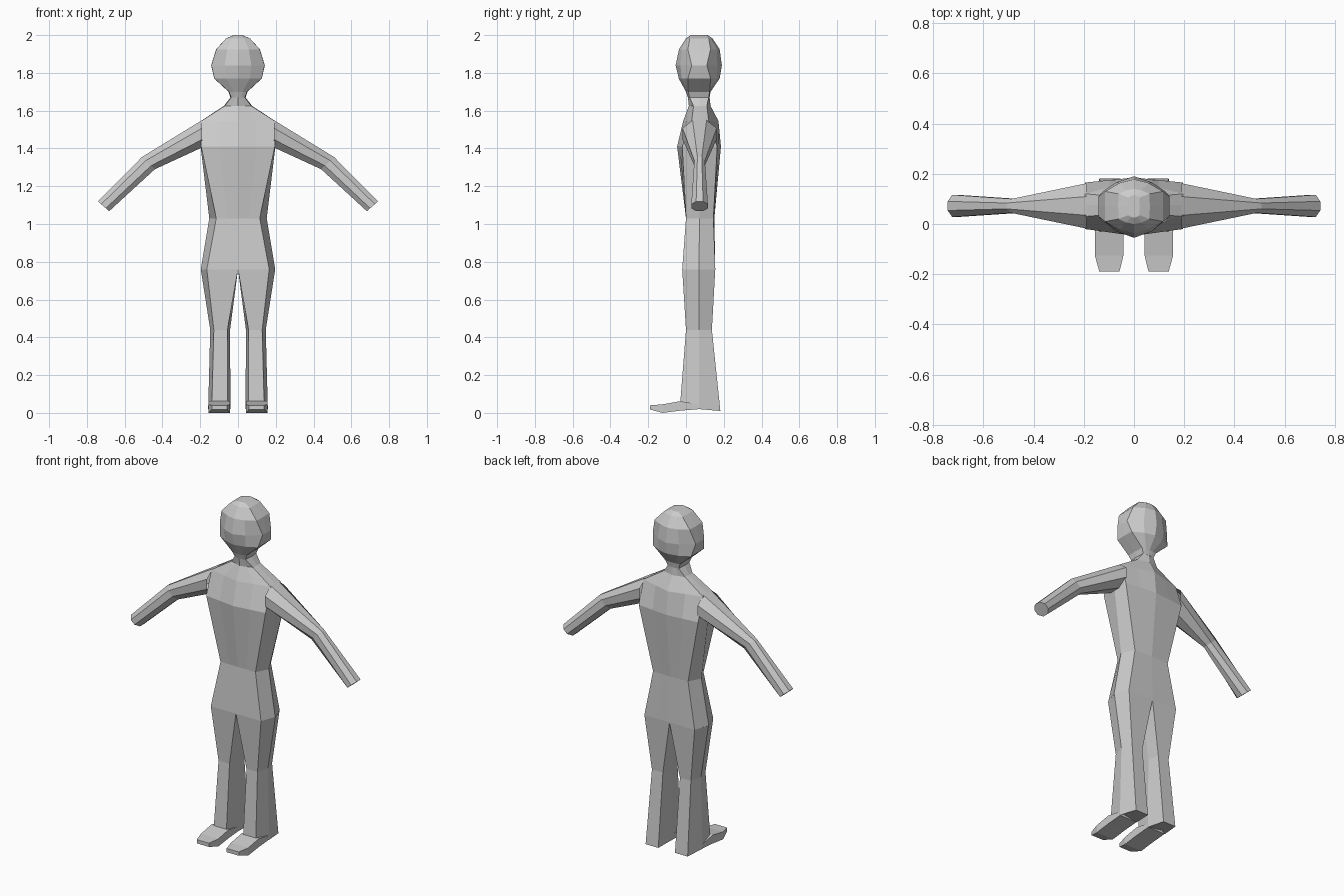
import bpy, bmesh, math
from mathutils import Vector

if "Cube" in bpy.data.objects:
    bpy.data.objects.remove(bpy.data.objects["Cube"])

grey = bpy.data.materials.new("plain grey")
grey.diffuse_color = (0.6, 0.6, 0.6, 1)
grey.use_nodes = True
grey.node_tree.nodes["Principled BSDF"].inputs["Base Color"].default_value = grey.diffuse_color


def loft(name, rings, closed=True, start=False, end=False):
    """Skin a list of point rings (x >= 0 side) and mirror it across x."""
    bm = bmesh.new()
    vs = [[bm.verts.new(p) for p in r] for r in rings]
    n = len(rings[0])
    for a, b in zip(vs, vs[1:]):
        for i in range(n if closed else n - 1):
            j = (i + 1) % n
            bm.faces.new((a[i], a[j], b[j], b[i]))
    if start:
        bm.faces.new(vs[0][::-1])
    if end:
        bm.faces.new(vs[-1])
    bmesh.ops.recalc_face_normals(bm, faces=bm.faces)
    me = bpy.data.meshes.new(name)
    bm.to_mesh(me)
    bm.free()
    me.materials.append(grey)
    ob = bpy.data.objects.new(name, me)
    bpy.context.collection.objects.link(ob)
    mod = ob.modifiers.new("mirror", 'MIRROR')
    mod.use_clip = True
    mod.merge_threshold = 0.0005
    return ob


def half_ring(z, fx, ox, yf, yfc, ybc, yb, bulge=0.5):
    """Half body section: front centre, corner, side, corner, back centre."""
    return [(0, yf, z), (fx * 0.5, yf + (yfc - yf) * bulge, z), (fx, yfc, z),
            (ox, (yfc + ybc) / 2, z),
            (fx, ybc, z), (fx * 0.5, yb + (ybc - yb) * bulge, z), (0, yb, z)]


# torso from hips to neck
loft("torso", [half_ring(*r) for r in (
    (0.76, 0.165, 0.197, -0.02, -0.02, 0.155, 0.155),
    (1.03, 0.115, 0.152, 0.0, 0.0, 0.145, 0.15),
    (1.41, 0.195, 0.198, -0.047, -0.02, 0.165, 0.185),
    (1.545, 0.195, 0.197, -0.015, 0.03, 0.12, 0.172),
    (1.625, 0.07, 0.075, 0.015, 0.04, 0.11, 0.13),
    (1.67, 0.036, 0.04, 0.01, 0.02, 0.12, 0.125))], closed=False)

# head
loft("head", [half_ring(*r, bulge=0.3) for r in (
    (1.67, 0.036, 0.04, 0.01, 0.02, 0.12, 0.125),
    (1.70, 0.048, 0.05, 0.0, 0.012, 0.125, 0.13),
    (1.77, 0.125, 0.126, -0.038, 0.01, 0.13, 0.178),
    (1.84, 0.141, 0.142, -0.055, 0.03, 0.11, 0.19),
    (1.925, 0.115, 0.116, -0.037, 0.01, 0.13, 0.178),
    (1.983, 0.062, 0.063, 0.0, 0.02, 0.12, 0.14),
    (2.0, 0.022, 0.023, 0.025, 0.035, 0.105, 0.115))], closed=False, end=True)


def leg_ring(xi, fi, fo, xo, yf, yb, zf, zm, zb):
    """Six-sided leg section with its own height at front, middle and back."""
    return [(fi, yf, zf), (fo, yf, zf), (xo, 0.07, zm),
            (fo, yb, zb), (fi, yb, zb), (xi, 0.07, zm)]


# legs
loft("legs", [leg_ring(*r) for r in (
    (0.0, 0.0, 0.165, 0.197, -0.02, 0.155, 0.76, 0.76, 0.76),
    (0.042, 0.056, 0.128, 0.147, 0.0, 0.137, 0.44, 0.44, 0.44),
    (0.04, 0.055, 0.138, 0.158, -0.03, 0.182, 0.06, 0.02, 0.01))], end=True)

# feet
loft("feet", [[(a, y, z0), (b, y, z0), (b, y, z1), (a, y, z1)]
              for y, a, b, z0, z1 in (
    (0.07, 0.042, 0.156, 0.02, 0.045),
    (-0.03, 0.042, 0.156, 0.012, 0.062),
    (-0.125, 0.042, 0.156, 0.0, 0.045),
    (-0.19, 0.058, 0.138, 0.018, 0.04))], start=True, end=True)


def arm_ring(top, bottom, w):
    """Octagon whose height runs from bottom to top (x, z) points."""
    t, b = Vector((top[0], 0, top[1])), Vector((bottom[0], 0, bottom[1]))
    c, up = (t + b) / 2 + Vector((0, 0.072, 0)), (t - b) / 2
    k = 1 / math.cos(math.pi / 8)
    angles = [math.pi / 8 + i * math.pi / 4 for i in range(8)]
    return [c + up * (math.sin(a) * k) + Vector((0, w * k * math.cos(a), 0))
            for a in angles]


# arms
loft("arms", [arm_ring(*r) for r in (
    ((0.19, 1.55), (0.19, 1.405), 0.09),
    ((0.508, 1.355), (0.44, 1.29), 0.028),
    ((0.742, 1.12), (0.682, 1.068), 0.044))], end=True)
